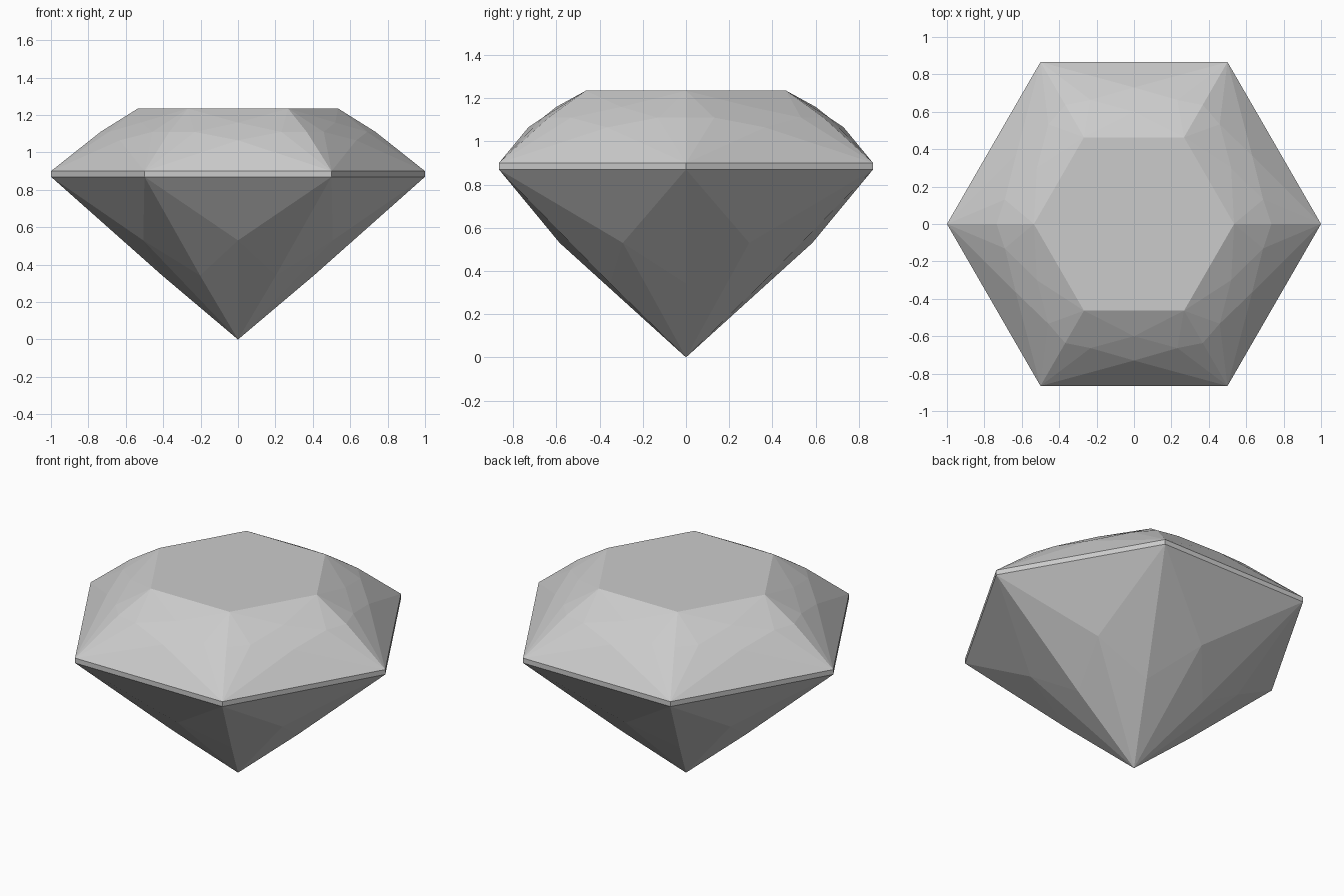
import bpy
from math import cos, sin, radians

if "Cube" in bpy.data.objects:
    bpy.data.objects.remove(bpy.data.objects["Cube"], do_unlink=True)

stone = bpy.data.materials.new("pale grey stone")
stone.use_nodes = True
GREY = (0.6, 0.6, 0.6, 1)
stone.diffuse_color = GREY
stone.node_tree.nodes["Principled BSDF"].inputs["Base Color"].default_value = GREY

SIDES = 6
STEP = 360 / SIDES


def make_part(name, rings, tip, facets, cap=None):
    """Repeat a sixth of the cut round the axis.
    rings: letter -> (radius, angle from corner, height); a facet lists
    letters, with ' for the next sixth and 0 for the tip."""
    letters = list(rings)
    verts = []
    for r, angle, z in rings.values():
        for i in range(SIDES):
            a = radians(i * STEP + angle)
            verts.append((r * cos(a), r * sin(a), z))
    if tip is not None:
        verts.append((0, 0, tip))

    def index(key, i):
        if key == "0":
            return len(verts) - 1
        return letters.index(key[0]) * SIDES + (i + key.count("'")) % SIDES

    faces = [[index(k, i) for k in f.split()] for i in range(SIDES) for f in facets]
    if cap:
        faces.append([index(cap, i) for i in range(SIDES)])
    mesh = bpy.data.meshes.new(name)
    mesh.from_pydata(verts, [], faces)
    mesh.materials.append(stone)
    mesh.update()
    obj = bpy.data.objects.new(name, mesh)
    bpy.context.collection.objects.link(obj)
    return obj


HALF = STEP / 2
TOP, LOW = 0.90, 0.87

# Crown: G girdle corner, C corner ridge, R/L points beside it,
# M lower and S upper side points, T table corner
make_part(
    "crown",
    {"G": (1, 0, TOP), "C": (0.735, 0, 1.11),
     "R": (0.703, 10.7, 1.11), "L": (0.703, -10.7, 1.11),
     "M": (0.73, HALF, 1.065), "S": (0.60, HALF, 1.16),
     "T": (0.535, 0, 1.235)},
    None,
    ["G G' M", "G M R", "G' L' M", "G R C", "G' C' L'",
     "C R T", "C' T' L'", "R M L' S", "R S T", "L' T' S", "S T' T"],
    cap="T")

# Girdle band
make_part("girdle", {"A": (1, 0, LOW), "B": (1, 0, TOP)}, None, ["A A' B' B"])

# Pavilion: pointed underside
make_part(
    "pavilion",
    {"G": (1, 0, LOW), "M": (0.585, HALF, 0.53), "C": (0.405, 0, 0.342)},
    0,
    ["G M G'", "G C M", "G' M C'", "C 0 M", "C' M 0"])
